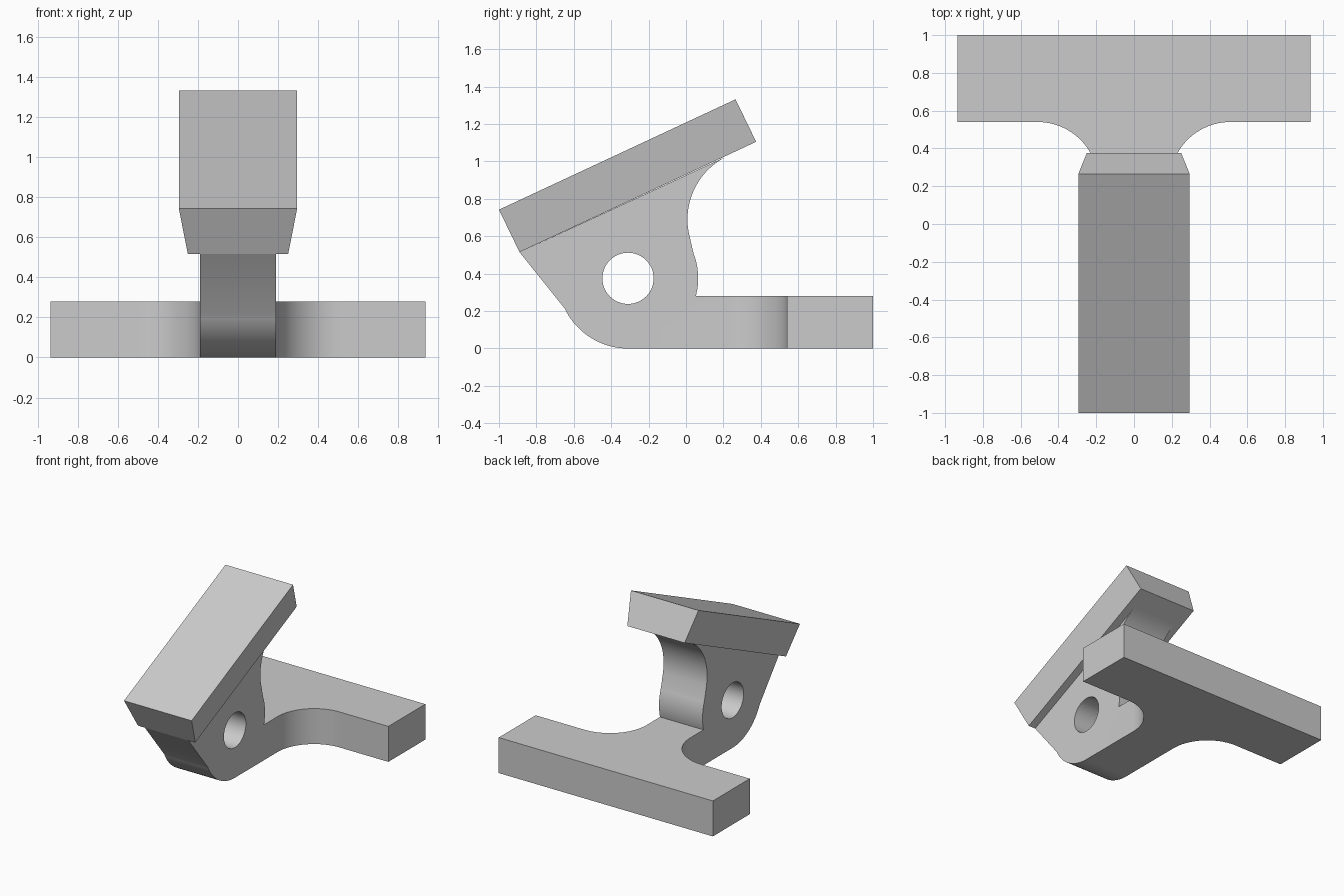
import bpy, bmesh
from math import radians, cos, sin
from mathutils import Vector

cube = bpy.data.objects.get("Cube")
if cube:
    bpy.data.objects.remove(cube, do_unlink=True)

grey = bpy.data.materials.new("plain grey")
grey.use_nodes = True
colour = (0.6, 0.6, 0.6, 1)
grey.diffuse_color = colour
grey.node_tree.nodes["Principled BSDF"].inputs["Base Color"].default_value = colour


def arc(cx, cy, r, start, end, n=24):
    """Points on a circular arc, angles in degrees."""
    angles = [radians(start + (end - start) * i / n) for i in range(n + 1)]
    return [(cx + r * cos(a), cy + r * sin(a)) for a in angles]


def extrude(name, points, depth):
    """Extrude a closed 3D outline along a vector."""
    bm = bmesh.new()
    face = bm.faces.new([bm.verts.new(p) for p in points])
    top = bmesh.ops.extrude_face_region(bm, geom=[face])["geom"]
    bmesh.ops.translate(bm, vec=depth, verts=[g for g in top if isinstance(g, bmesh.types.BMVert)])
    bmesh.ops.recalc_face_normals(bm, faces=bm.faces)
    mesh = bpy.data.meshes.new(name)
    bm.to_mesh(mesh)
    bm.free()
    mesh.materials.append(grey)
    obj = bpy.data.objects.new(name, mesh)
    bpy.context.collection.objects.link(obj)
    return obj


def combine(target, other, operation):
    """Apply a boolean and discard the second object."""
    mod = target.modifiers.new(operation, 'BOOLEAN')
    mod.operation, mod.object, mod.solver = operation, other, 'EXACT'
    bpy.context.view_layer.objects.active = target
    bpy.ops.object.modifier_apply(modifier=mod.name)
    bpy.data.objects.remove(other, do_unlink=True)


WEB = 0.19            # half width of the upright web
BASE = 0.28           # base thickness
PIVOT = (-0.31, 0.375)
R = 0.375             # boss radius
JOIN = 0.22           # where the web meets the base flare

# Upright web: side profile with rounded boss and concave neck
profile = [(-0.89, 0.515)]
profile += arc(*PIVOT, R, 205.5, 270)
profile += [(JOIN, 0), (JOIN, BASE)]
profile += arc(*PIVOT, R, -14.7, 21, 16)
profile += arc(0.383, 0.69, R, 191, 115)
bracket = extrude("bracket_body", [(-WEB, y, z) for y, z in profile], (2 * WEB, 0, 0))

# T-shaped base with filleted inner corners
half = arc(WEB + 0.32, JOIN, 0.32, 180, 90) + [(0.935, 0.54), (0.935, 1)]
outline = half + [(-x, y) for x, y in reversed(half)]
base = extrude("base", [(x, y, 0) for x, y in outline], (0, 0, BASE))
combine(bracket, base, 'UNION')

# Pivot hole through the boss
hole = extrude("hole_cutter", [(-0.5, y, z) for y, z in arc(*PIVOT, 0.137, 0, 360, 48)[:-1]], (1, 0, 0))
combine(bracket, hole, 'DIFFERENCE')

# Tilted mounting plate with dovetail sides
low, high = Vector((0, -0.89, 0.515)), Vector((0, -1, 0.742))
section = [low + Vector((-0.25, 0, 0)), low + Vector((0.25, 0, 0)),
           high + Vector((0.295, 0, 0)), high + Vector((-0.295, 0, 0))]
plate = extrude("mounting_plate", section, (0, 1.265, 0.59))

# Smooth curved walls, crisp edges
bpy.ops.object.select_all(action='DESELECT')
for obj in (bracket, plate):
    obj.select_set(True)
    bpy.context.view_layer.objects.active = obj
bpy.ops.object.shade_smooth_by_angle(angle=radians(12))
